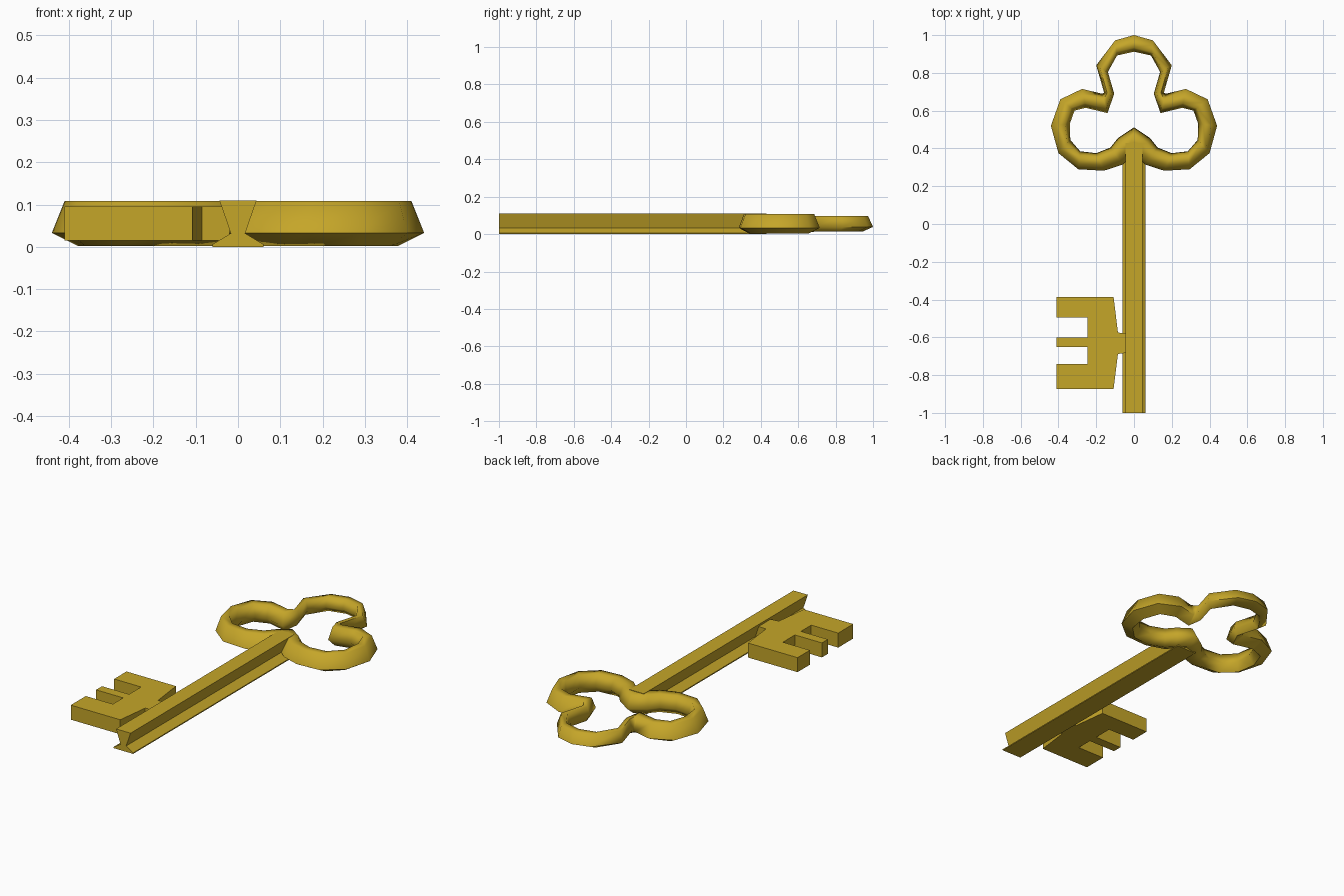
import bpy, bmesh, math

if "Cube" in bpy.data.objects:
    bpy.data.objects.remove(bpy.data.objects["Cube"])

gold = bpy.data.materials.new("old gold")
gold.diffuse_color = (0.56, 0.38, 0.022, 1)
gold.use_nodes = True
gold.node_tree.nodes["Principled BSDF"].inputs["Base Color"].default_value = gold.diffuse_color


def finish(name, bm, angle):
    bmesh.ops.recalc_face_normals(bm, faces=bm.faces)
    me = bpy.data.meshes.new(name)
    bm.to_mesh(me)
    bm.free()
    me.materials.append(gold)
    ob = bpy.data.objects.new(name, me)
    bpy.context.collection.objects.link(ob)
    bpy.ops.object.select_all(action='DESELECT')
    ob.select_set(True)
    bpy.context.view_layer.objects.active = ob
    bpy.ops.object.shade_smooth_by_angle(angle=math.radians(angle))
    return ob


def prism(name, outline, vec, angle):
    """Extrude a closed outline of 3D points along vec."""
    bm = bmesh.new()
    f = bm.faces.new([bm.verts.new(p) for p in outline])
    r = bmesh.ops.extrude_face_region(bm, geom=[f], use_keep_orig=True)
    vs = [g for g in r["geom"] if isinstance(g, bmesh.types.BMVert)]
    bmesh.ops.translate(bm, verts=vs, vec=vec)
    return finish(name, bm, angle)


# Trefoil bow: pairs of outer / inner rim points down the left half
left = [
    ((0, 1.0), (0, .912)), ((-.10, .972), (-.09, .892)),
    ((-.20, .84), (-.138, .805)), ((-.158, .695), (-.105, .69)),
    ((-.17, .69), (-.14, .587)), ((-.275, .715), (-.255, .615)),
    ((-.39, .66), (-.315, .60)), ((-.44, .52), (-.34, .53)),
    ((-.40, .375), (-.337, .445)), ((-.295, .29), (-.285, .385)),
    ((-.16, .282), (-.20, .375)), ((-.06, .315), (-.125, .405)),
    ((-.02, .35), (-.085, .455)), ((0, .37), (0, .512)),
]
right = [((-o[0], o[1]), (-i[0], i[1])) for o, i in reversed(left[1:-1])]
# five-sided section: (fraction from outer to inner rim, height)
section = [(0, .033), (.3, .108), (.75, .108), (1, .045), (.62, .002)]

bm = bmesh.new()
rings = []
for o, i in left + right:
    squash = .78 if o[1] > .692 and abs(o[0]) < .22 else 1
    rings.append([bm.verts.new((o[0] + (i[0] - o[0]) * t,
                                o[1] + (i[1] - o[1]) * t,
                                .057 + (z - .057) * squash))
                  for t, z in section])
for k, a in enumerate(rings):
    b = rings[(k + 1) % len(rings)]
    for j in range(5):
        m = (j + 1) % 5
        bm.faces.new((a[j], a[m], b[m], b[j]))
finish("bow", bm, 75)

# Shaft with waisted section
half = [(.06, 0), (.06, .006), (.017, .032), (.044, .11)]
prof = half + [(-x, z) for x, z in reversed(half)]
prism("shaft", [(x, -1, z) for x, z in prof], (0, 1.43, 0), 30)

# Bit with three teeth and a narrow neck
bit = [(-.02, -.58), (-.085, -.575), (-.108, -.387), (-.41, -.387),
       (-.41, -.495), (-.245, -.495), (-.245, -.60), (-.41, -.60),
       (-.41, -.652), (-.245, -.652), (-.245, -.742), (-.41, -.742),
       (-.41, -.873), (-.108, -.873), (-.085, -.688), (-.02, -.68)]
prism("bit", [(x, y, .015) for x, y in bit], (0, 0, .08), 30)
